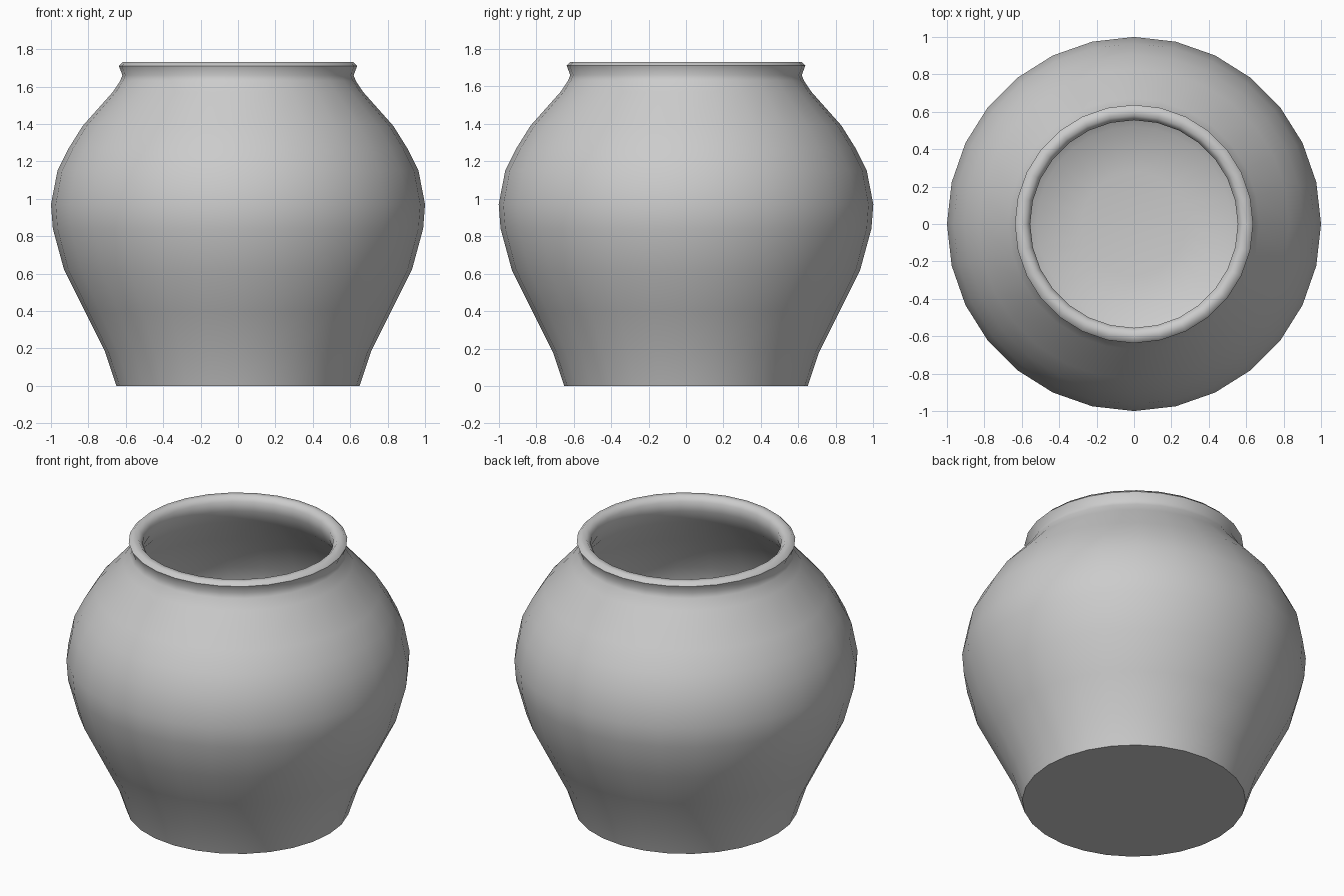
import bpy, bmesh, math

if "Cube" in bpy.data.objects:
    bpy.data.objects.remove(bpy.data.objects["Cube"])

SIDES = 28

# Lathe profile (radius, height): base, outer wall, rim, inner wall, inner floor
profile = [
    (0, 0), (0.65, 0), (0.71, 0.18), (0.82, 0.40), (0.93, 0.62),
    (0.99, 0.84), (1.0, 0.97), (0.965, 1.15), (0.905, 1.27), (0.83, 1.39),
    (0.67, 1.57), (0.63, 1.63), (0.618, 1.66), (0.637, 1.71), (0.617, 1.73),
    (0.58, 1.73), (0.555, 1.70), (0.555, 1.64), (0.60, 1.55), (0.76, 1.36),
    (0.90, 1.12), (0.935, 0.95), (0.87, 0.62), (0.66, 0.20), (0.52, 0.10),
    (0.28, 0.07), (0, 0.06),
]


def lathe(name, points, sides):
    bm = bmesh.new()
    rings = []
    for r, z in points:
        count = sides if r > 0 else 1
        rings.append([bm.verts.new((r * math.cos(2 * math.pi * i / count),
                                    r * math.sin(2 * math.pi * i / count), z))
                      for i in range(count)])
    for a, b in zip(rings, rings[1:]):
        for i in range(sides):
            j = (i + 1) % sides
            quad = [a[i % len(a)], a[j % len(a)], b[j % len(b)], b[i % len(b)]]
            bm.faces.new(list(dict.fromkeys(quad)))
    bmesh.ops.recalc_face_normals(bm, faces=bm.faces)
    mesh = bpy.data.meshes.new(name)
    bm.to_mesh(mesh)
    bm.free()
    obj = bpy.data.objects.new(name, mesh)
    bpy.context.collection.objects.link(obj)
    return obj


# Hollow pot with rolled rim
pot = lathe("pot", profile, SIDES)
bpy.context.view_layer.objects.active = pot
pot.select_set(True)
bpy.ops.object.shade_smooth_by_angle(angle=math.radians(65))
